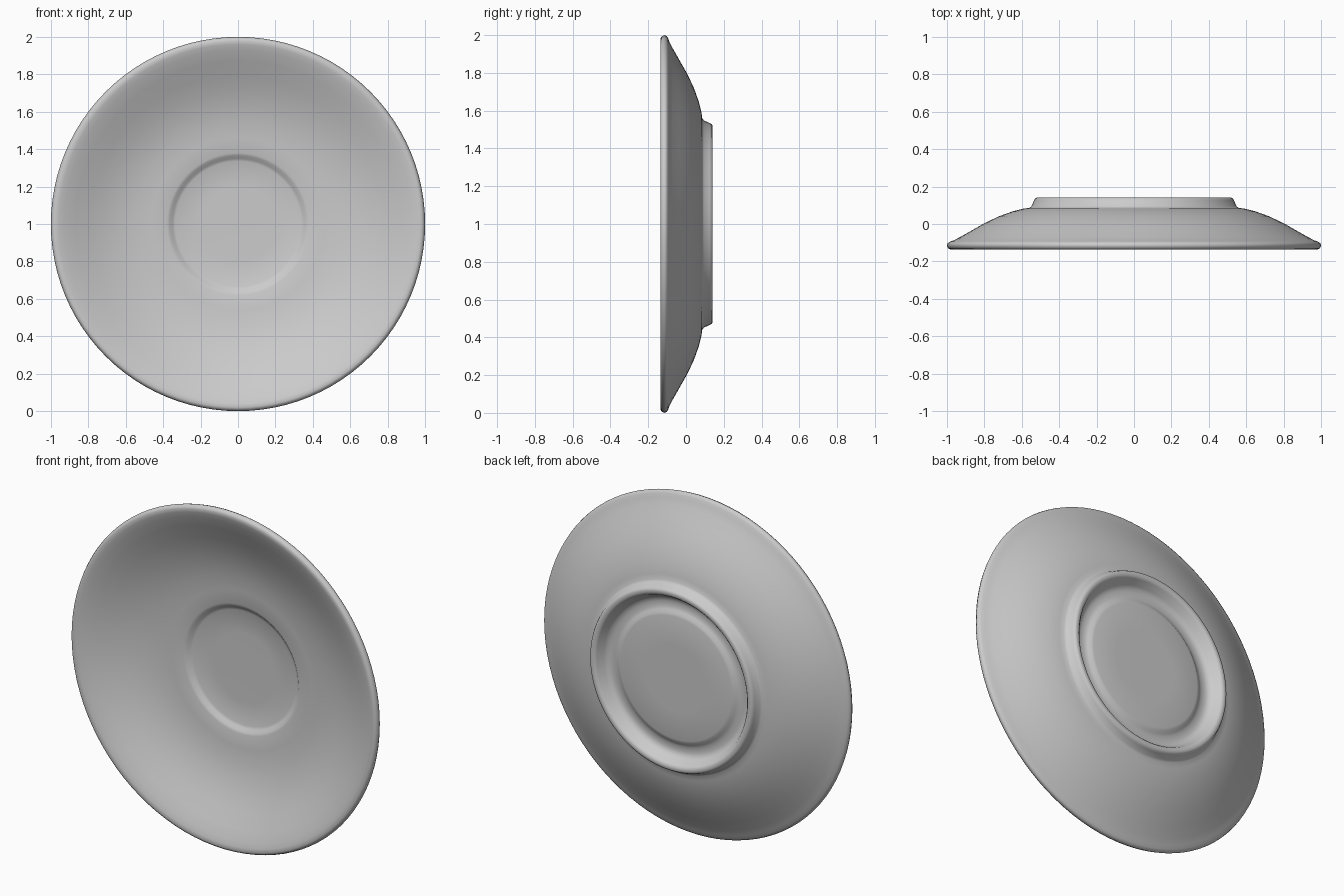
import bpy, bmesh, math
from mathutils import Vector

# Saucer cross-section as (radius, y): front centre -> rim -> foot ring -> back centre
profile = [
    (0.0, 0.062), (0.20, 0.062), (0.335, 0.060), (0.35, 0.054), (0.365, 0.040), (0.38, 0.035),
    (0.46, 0.032), (0.55, 0.022), (0.63, 0.004), (0.71, -0.022), (0.79, -0.056),
    (0.87, -0.095), (0.93, -0.122), (0.96, -0.132), (0.98, -0.136), (0.993, -0.130),
    (1.0, -0.115), (0.996, -0.103), (0.985, -0.095), (0.965, -0.088), (0.93, -0.070),
    (0.87, -0.036), (0.80, 0.004), (0.72, 0.042), (0.65, 0.067), (0.59, 0.082),
    (0.56, 0.086), (0.548, 0.094), (0.535, 0.125), (0.528, 0.137), (0.518, 0.141),
    (0.500, 0.140), (0.490, 0.130), (0.470, 0.092), (0.455, 0.078), (0.435, 0.073),
    (0.405, 0.074), (0.390, 0.080), (0.375, 0.090), (0.36, 0.094), (0.20, 0.095), (0.0, 0.095),
]

# Revolve the section round the y axis
bm = bmesh.new()
verts = [bm.verts.new((r, y, 1.0)) for r, y in profile]
edges = [bm.edges.new(pair) for pair in zip(verts, verts[1:])]
bmesh.ops.spin(bm, geom=verts + edges, cent=Vector((0, 0, 1)), axis=Vector((0, 1, 0)),
               angle=math.tau, steps=96)
bmesh.ops.remove_doubles(bm, verts=bm.verts, dist=1e-4)
bmesh.ops.recalc_face_normals(bm, faces=bm.faces)

mesh = bpy.data.meshes.new("saucer")
bm.to_mesh(mesh)
bm.free()
saucer = bpy.data.objects.new("saucer", mesh)
bpy.context.collection.objects.link(saucer)

# Smooth glazed finish
bpy.context.view_layer.objects.active = saucer
saucer.select_set(True)
bpy.ops.object.shade_smooth_by_angle(angle=math.radians(50))
